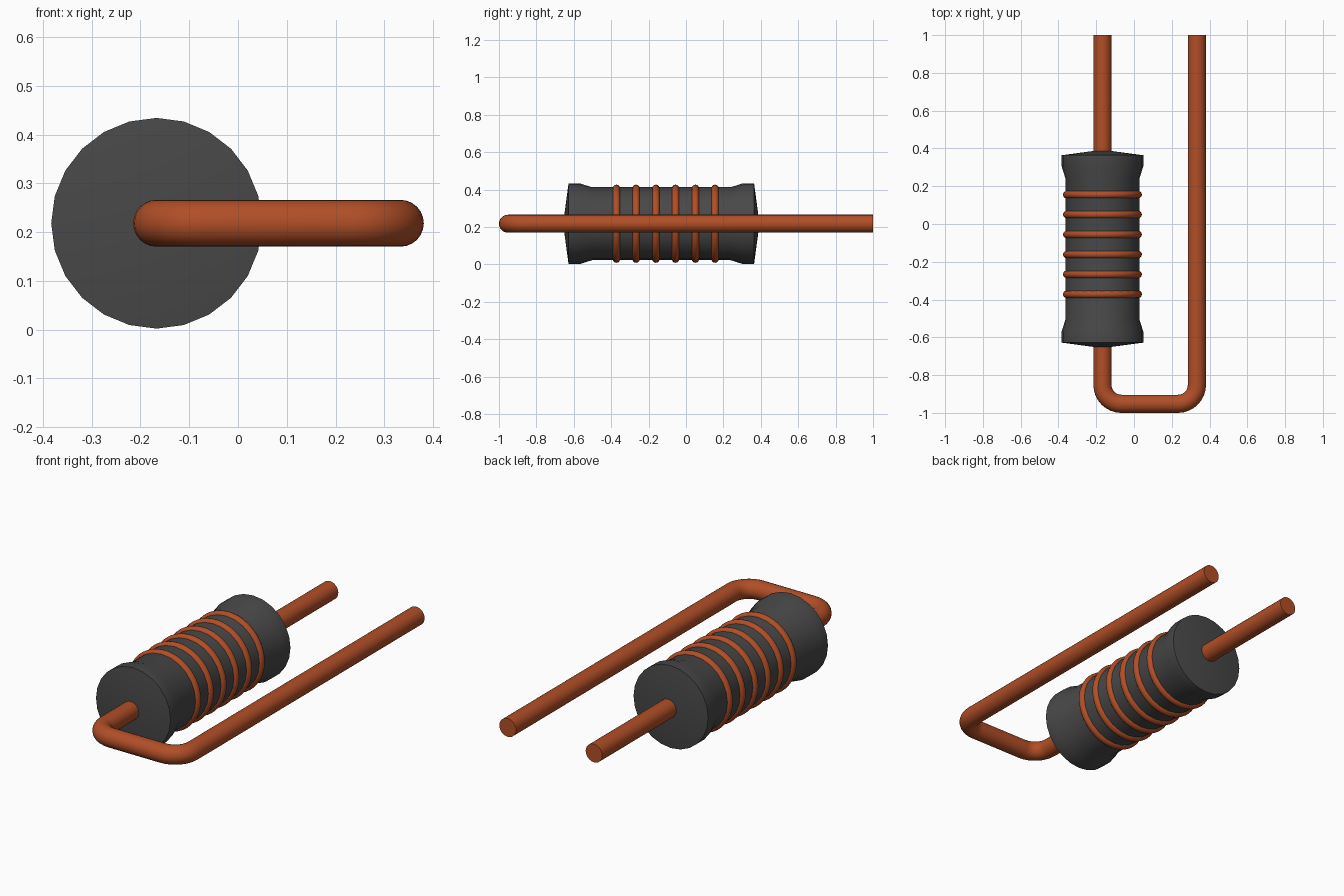
import bpy, bmesh, math
from mathutils import Matrix, Vector

if "Cube" in bpy.data.objects:
    bpy.data.objects.remove(bpy.data.objects["Cube"])

AXIS_X, AXIS_Z = -0.167, 0.218   # long axis of the body
WIRE_R = 0.048


def material(name, color):
    m = bpy.data.materials.new(name)
    m.use_nodes = True
    m.diffuse_color = color
    m.node_tree.nodes["Principled BSDF"].inputs["Base Color"].default_value = color
    return m


copper = material("copper", (0.44, 0.077, 0.02, 1))
charcoal = material("charcoal", (0.065, 0.065, 0.065, 1))


def finish(name, bm, mat, angle):
    bmesh.ops.remove_doubles(bm, verts=bm.verts, dist=1e-5)
    bmesh.ops.recalc_face_normals(bm, faces=bm.faces)
    mesh = bpy.data.meshes.new(name)
    bm.to_mesh(mesh)
    bm.free()
    mesh.materials.append(mat)
    obj = bpy.data.objects.new(name, mesh)
    bpy.context.collection.objects.link(obj)
    bpy.ops.object.select_all(action="DESELECT")
    obj.select_set(True)
    bpy.context.view_layer.objects.active = obj
    bpy.ops.object.shade_smooth_by_angle(angle=math.radians(angle))
    return obj


def lathe(name, profile, closed, steps, mat, angle):
    """Spin (radius, y) points about the body axis."""
    bm = bmesh.new()
    vs = [bm.verts.new((AXIS_X, y, AXIS_Z + r)) for r, y in profile]
    pairs = list(zip(vs, vs[1:])) + ([(vs[-1], vs[0])] if closed else [])
    edges = [bm.edges.new(p) for p in pairs]
    bmesh.ops.spin(bm, geom=vs + edges, cent=(AXIS_X, 0, AXIS_Z), axis=(0, 1, 0),
                   angle=math.tau, steps=steps, use_merge=True)
    return finish(name, bm, mat, angle)


# Flanged body with shallow conical ends, mirrored about its middle
MID_Y = -0.132
half = [(0, 0.525), (0.216, 0.496), (0.216, 0.437), (0.195, 0.37)]
body = [(r, MID_Y - d) for r, d in half] + [(r, MID_Y + d) for r, d in reversed(half)]
lathe("resistor_body", body, False, 24, charcoal, 40)

# Six evenly spaced winding rings
for i in range(6):
    y = -0.372 + i * 0.1055
    section = [(0.189 + 0.02 * math.cos(a), y + 0.02 * math.sin(a))
               for a in (math.tau * k / 12 for k in range(12))]
    lathe(f"winding_ring_{i + 1}", section, True, 48, copper, 60)

# Bent lead: straight through the body, two rounded corners, back along the side
LEG_X, END_Y, BEND_Y, BEND_R = 0.333, 1.0, -0.952, 0.1


def corner(cx, start):
    return [Vector((cx + BEND_R * math.cos(a), BEND_Y + BEND_R + BEND_R * math.sin(a), AXIS_Z))
            for a in (start + math.pi / 2 * k / 8 for k in range(9))]


path = [Vector((AXIS_X, END_Y, AXIS_Z))]
path += corner(AXIS_X + BEND_R, math.pi) + corner(LEG_X - BEND_R, 1.5 * math.pi)
path.append(Vector((LEG_X, END_Y, AXIS_Z)))

bm = bmesh.new()
rings = []
SIDES = 24
for i, p in enumerate(path):
    if 0 < i < len(path) - 1:
        t = (p - path[i - 1]).normalized() + (path[i + 1] - p).normalized()
    else:
        t = path[1] - path[0] if i == 0 else path[-1] - path[-2]
    side = t.normalized().cross(Vector((0, 0, 1)))
    rings.append([bm.verts.new(p + WIRE_R * (side * math.cos(a) + Vector((0, 0, math.sin(a)))))
                  for a in (math.tau * k / SIDES for k in range(SIDES))])
for a, b in zip(rings, rings[1:]):
    for k in range(SIDES):
        n = (k + 1) % SIDES
        bm.faces.new((a[k], a[n], b[n], b[k]))
bm.faces.new(rings[0])
bm.faces.new(rings[-1])
finish("bent_wire_lead", bm, copper, 40)
